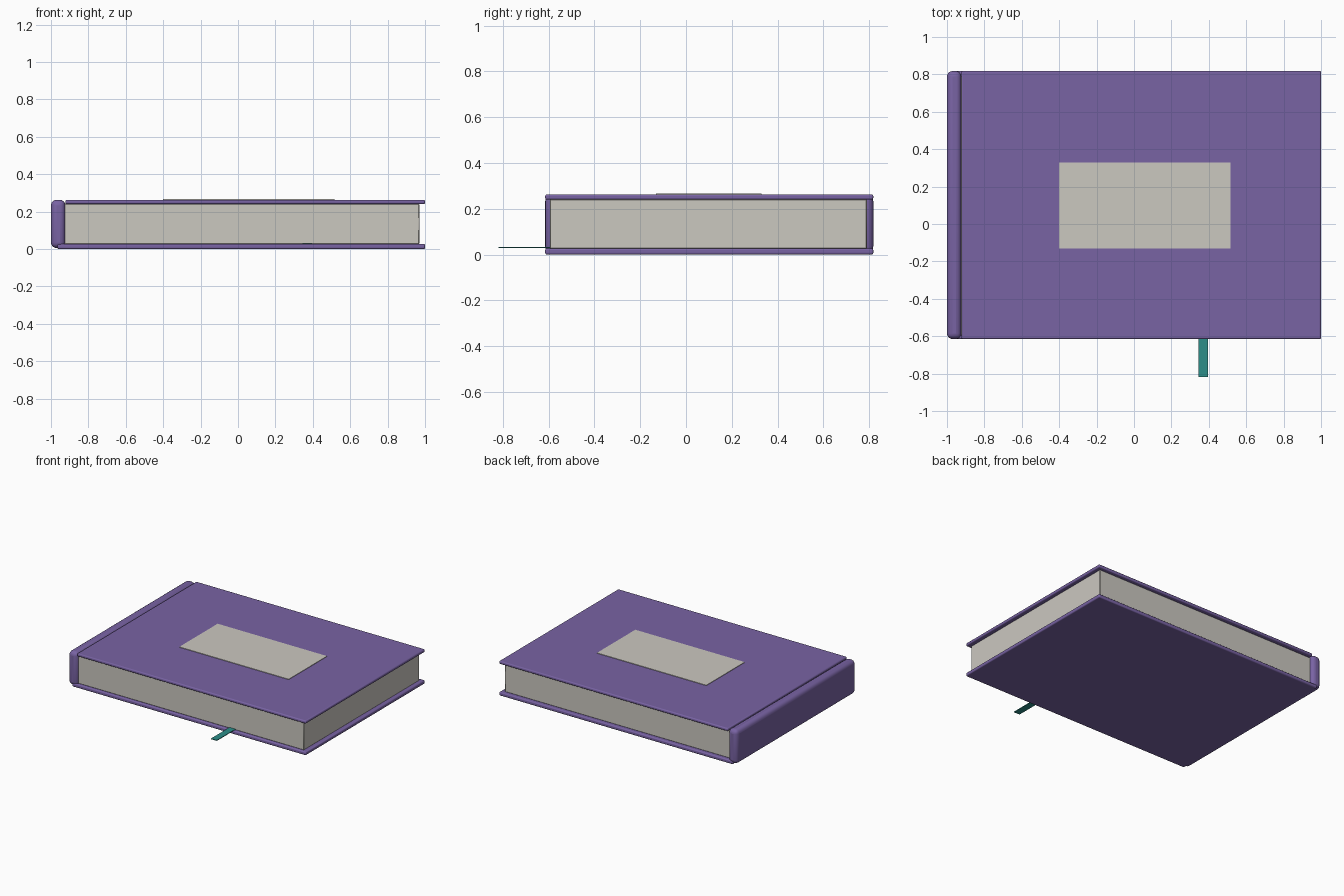
import bpy
import bmesh
from math import radians

cube = bpy.data.objects.get("Cube")
if cube:
    bpy.data.objects.remove(cube, do_unlink=True)


def material(name, color):
    mat = bpy.data.materials.new(name)
    mat.use_nodes = True
    mat.diffuse_color = (*color, 1)
    mat.node_tree.nodes["Principled BSDF"].inputs["Base Color"].default_value = (*color, 1)
    return mat


purple = material("purple cloth", (0.19, 0.125, 0.37))
cream = material("cream paper", (0.60, 0.58, 0.53))
teal = material("teal ribbon", (0.025, 0.27, 0.25))


def block(name, x, y, z, mat, bevel=0, segments=3):
    """Box spanning the given x, y and z ranges, with optional rounded edges."""
    bm = bmesh.new()
    bmesh.ops.create_cube(bm, size=1)
    for v in bm.verts:
        for i, (low, high) in enumerate((x, y, z)):
            v.co[i] = low if v.co[i] < 0 else high
    mesh = bpy.data.meshes.new(name)
    bm.to_mesh(mesh)
    bm.free()
    mesh.materials.append(mat)
    obj = bpy.data.objects.new(name, mesh)
    bpy.context.collection.objects.link(obj)
    if bevel:
        mod = obj.modifiers.new("rounded edges", "BEVEL")
        mod.width = bevel
        mod.segments = segments
        bpy.ops.object.select_all(action="DESELECT")
        obj.select_set(True)
        bpy.context.view_layer.objects.active = obj
        bpy.ops.object.shade_smooth_by_angle(angle=radians(40))
    return obj


depth = (-0.615, 0.818)

# Cover boards and rounded spine
block("top_cover", (-0.923, 1), depth, (0.24, 0.263), purple, 0.008)
block("bottom_cover", (-0.965, 1), depth, (0, 0.027), purple, 0.008)
block("spine", (-1, -0.923), depth, (0.005, 0.263), purple, 0.03, 4)

# Page block between the boards
block("pages", (-0.93, 0.97), (-0.595, 0.79), (0.025, 0.242), cream, 0.004, 1)

# Title plate on the top cover
block("label", (-0.402, 0.517), (-0.13, 0.33), (0.262, 0.267), cream)

# Bookmark ribbon sticking out at the front
block("ribbon", (0.345, 0.395), (-0.818, -0.5), (0.028, 0.033), teal)
